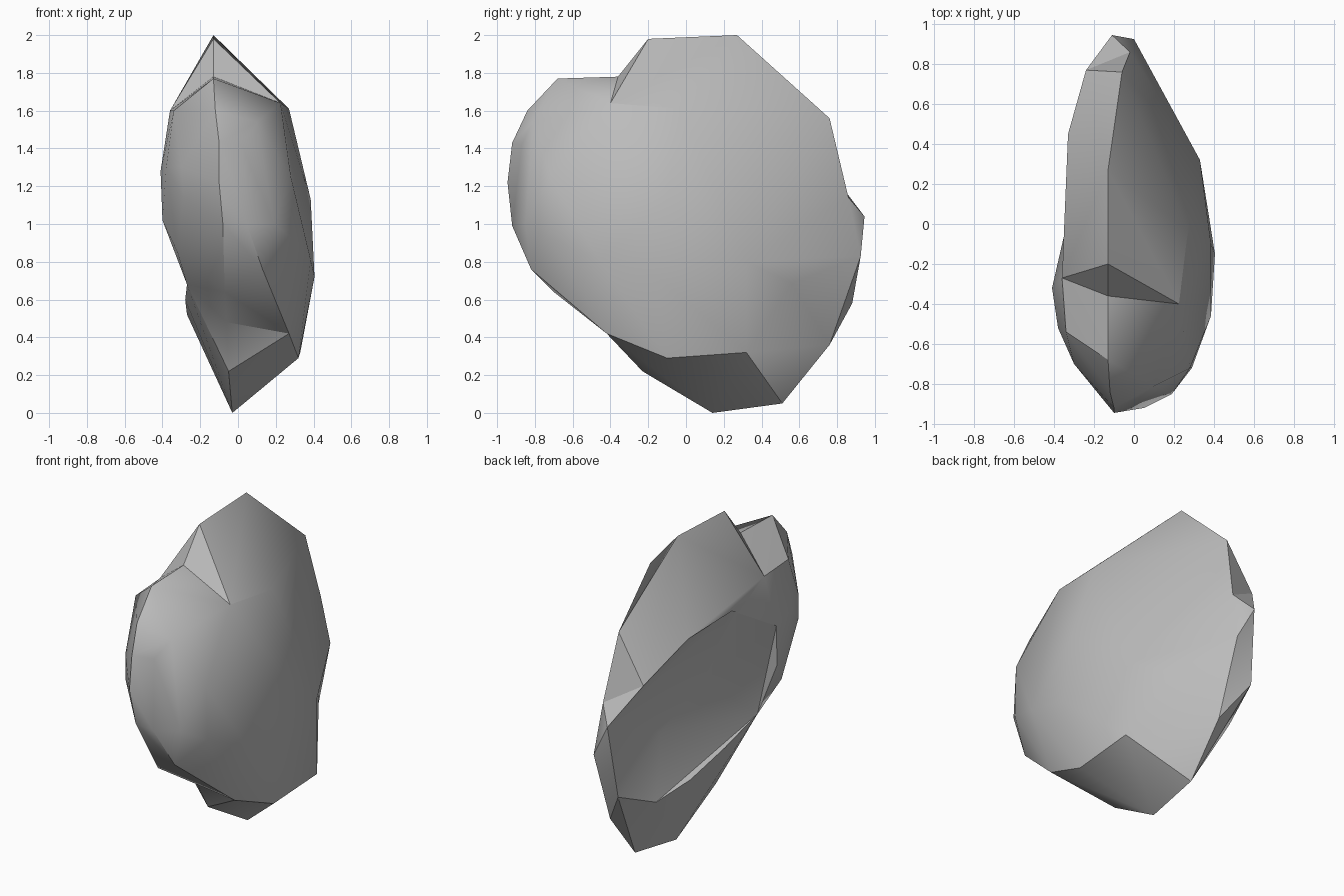
import bpy
import bmesh
import math

if "Cube" in bpy.data.objects:
    bpy.data.objects.remove(bpy.data.objects["Cube"], do_unlink=True)

# Plain stone colour
stone = bpy.data.materials.new("stone grey")
stone.use_nodes = True
stone.diffuse_color = (0.5, 0.5, 0.5, 1)
stone.node_tree.nodes["Principled BSDF"].inputs["Base Color"].default_value = (0.5, 0.5, 0.5, 1)


def chunk(name, points):
    """Convex stone chunk wrapped around corner points given in hundredths."""
    bm = bmesh.new()
    for p in points:
        bm.verts.new([c / 100 for c in p])
    result = bmesh.ops.convex_hull(bm, input=bm.verts)
    loose = {g for g in result["geom_interior"] + result["geom_unused"]
             if isinstance(g, bmesh.types.BMVert)}
    bmesh.ops.delete(bm, geom=list(loose), context="VERTS")
    bmesh.ops.recalc_face_normals(bm, faces=bm.faces)
    mesh = bpy.data.meshes.new(name)
    bm.to_mesh(mesh)
    bm.free()
    mesh.materials.append(stone)
    obj = bpy.data.objects.new(name, mesh)
    bpy.context.scene.collection.objects.link(obj)
    return obj


def combine(body, tool, operation):
    """Bake a boolean into the body and discard the tool."""
    mod = body.modifiers.new("combine", "BOOLEAN")
    mod.operation = operation
    mod.solver = "EXACT"
    mod.object = tool
    depsgraph = bpy.context.evaluated_depsgraph_get()
    baked = bpy.data.meshes.new_from_object(body.evaluated_get(depsgraph))
    body.modifiers.clear()
    body.data = baked
    bpy.data.objects.remove(tool, do_unlink=True)


# Corners shared between neighbouring chunks
step = [(-36, -27, 160), (-13, -36, 178), (22.5, -40, 164)]
notch_left = (-27, -33, 68)
notch = [notch_left, (-6, -37, 48), (27, -42, 42)]
cheek = (38.5, -46, 81)
side_rim = (-33, 3, 149)
back_rim = [(-33, 45, 147), (-24, 77, 127)]
low_rim = [(-21, 60, 46), (-27, 34, 52), (-28, 1, 60)]
back_tip, back_low = (-11, 94.5, 104), (-14, 88, 58)
back_neck, back_foot = (-2, 86, 114), (0, 76, 36)
flank = (33, 32, 80)

# Main slab
ridge = [(-13, -20, 198), (-13, 27, 200), (-6, 76, 156)]
base = [(-5, -23, 22), (-3, 14, 0), (0, 51, 5), (32, -10, 29), (33, 32, 32)]
side = [(27, -3, 161), (38.5, -10, 113), (40.5, -15, 72), flank, cheek]
rock = chunk("rock", ridge + base + side + step + notch + back_rim + low_rim
             + [side_rim, back_neck, back_foot, back_low])

# Rounded bulge at the back
back_bulge = chunk("back_bulge", [
    back_tip, (0, 92.5, 83), back_low, back_foot, back_neck, back_rim[1], flank, low_rim[0]])
combine(rock, back_bulge, "UNION")

# Lower front lump below the step
brow, jaw = (-41, -32, 128), (-40, -34, 102)
lump_top = [(15, -59, 157), (-13, -68, 177), (10, -81, 154), (-34, -54, 160)]
lump_front = [(-12, -84, 160), (2, -87, 142), (-10, -92, 143), (-10, -94.5, 122),
              (5, -92, 99), (-8, -91, 100), (19, -85, 100), (29, -72, 92), (28, -72, 125)]
lump_side = [brow, jaw, (-38, -52, 130), (-30, -70, 130), (-29, -71, 114),
             (-32, -50, 85), (-29, -40, 75)]
lump_under = [(-7, -70, 64), (13, -82, 76), (20, -57, 59)]
front_lump = chunk("front_lump", lump_top + lump_front + lump_side + lump_under
                   + step + notch + [cheek, side_rim])
combine(rock, front_lump, "UNION")

# Hollow scooped from the side
rim = [side_rim, *back_rim, back_tip, back_low, *low_rim, notch_left, jaw, brow]
hollow = chunk("hollow_cutter", rim + [(x - 60, y, z) for x, y, z in rim]
               + [(-15, 3, 100), (-13, 44, 82)])
hollow.hide_render = True
combine(rock, hollow, "DIFFERENCE")

# Soft shading with crisp breaks
bpy.ops.object.select_all(action="DESELECT")
rock.select_set(True)
bpy.context.view_layer.objects.active = rock
bpy.ops.object.shade_smooth_by_angle(angle=math.radians(32))
